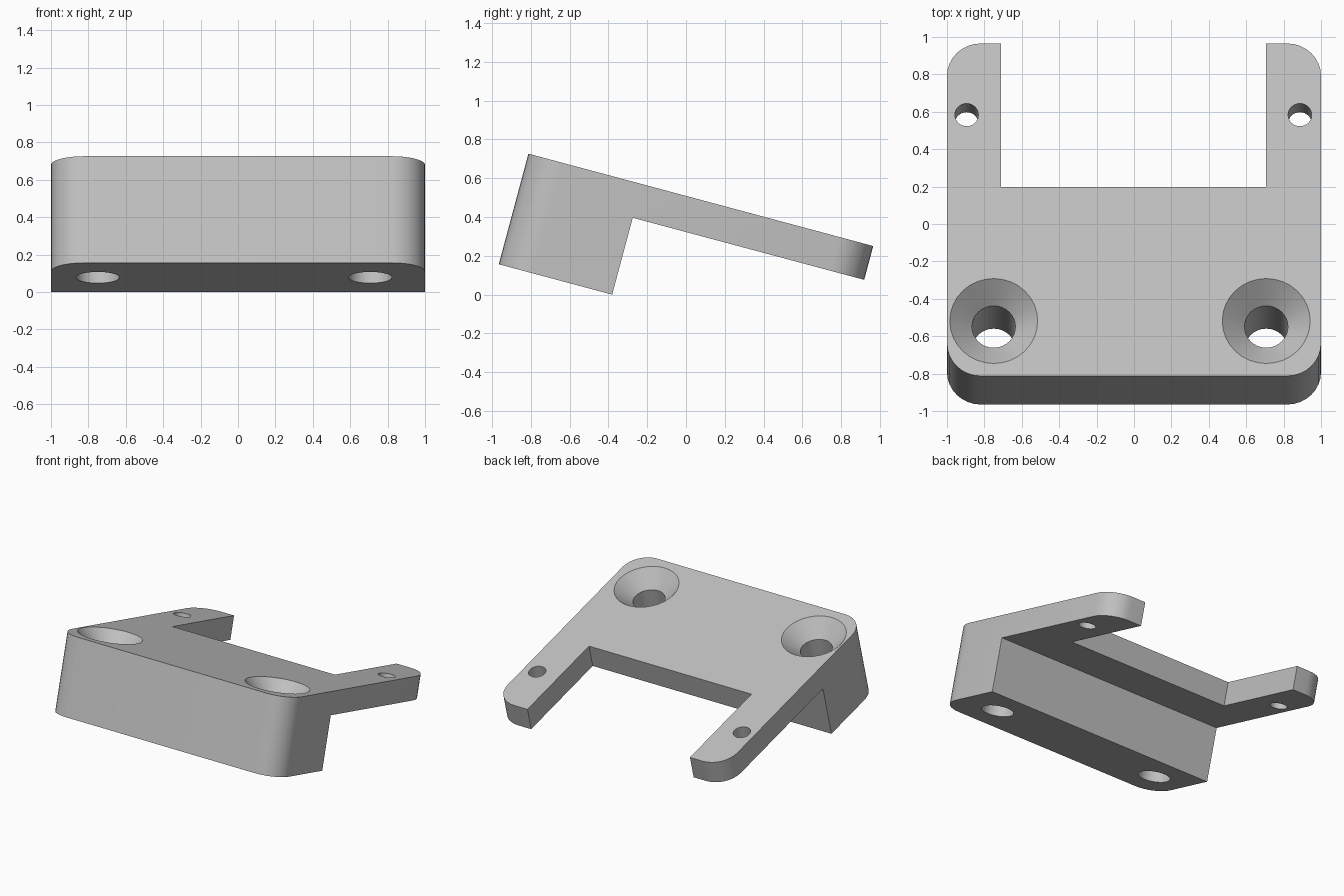
import bpy, bmesh, math
from mathutils import Matrix, Vector

if "Cube" in bpy.data.objects:
    bpy.data.objects.remove(bpy.data.objects["Cube"], do_unlink=True)

# Sizes in the bracket's own untilted frame: x across, y along the plate, z thickness
TILT = math.radians(15)
LENGTH, HEIGHT, PLATE, BLOCK = 1.84, 0.59, 0.18, 0.605
CORNER = 0.18

grey = bpy.data.materials.new("plain grey")
grey.use_nodes = True
colour = (0.53, 0.53, 0.53, 1)
grey.diffuse_color = colour
grey.node_tree.nodes["Principled BSDF"].inputs["Base Color"].default_value = colour


def make_object(name, bm):
    bmesh.ops.recalc_face_normals(bm, faces=bm.faces[:])
    mesh = bpy.data.meshes.new(name)
    bm.to_mesh(mesh)
    bm.free()
    obj = bpy.data.objects.new(name, mesh)
    bpy.context.collection.objects.link(obj)
    return obj


def turned_cutter(name, x, y, profile, steps=32):
    """Revolve a (radius, z) profile about a vertical axis at x, y."""
    bm = bmesh.new()
    verts = [bm.verts.new((r, 0, z)) for r, z in profile]
    edges = [bm.edges.new(pair) for pair in zip(verts, verts[1:])]
    bmesh.ops.spin(bm, geom=verts + edges, cent=(0, 0, 0), axis=(0, 0, 1),
                   angle=math.tau, steps=steps)
    bmesh.ops.remove_doubles(bm, verts=bm.verts[:], dist=1e-4)
    bmesh.ops.translate(bm, verts=bm.verts[:], vec=(x, y, 0))
    return make_object(name, bm)


# Body: L-shaped side profile extruded across, with four rounded upright corners
bm = bmesh.new()
side = [(0, 0), (BLOCK, 0), (BLOCK, HEIGHT - PLATE), (LENGTH, HEIGHT - PLATE),
        (LENGTH, HEIGHT), (0, HEIGHT)]
face = bm.faces.new([bm.verts.new((-1, y, z)) for y, z in side])
extruded = bmesh.ops.extrude_face_region(bm, geom=[face])["geom"]
bmesh.ops.translate(bm, vec=(2, 0, 0),
                    verts=[g for g in extruded if isinstance(g, bmesh.types.BMVert)])
bmesh.ops.recalc_face_normals(bm, faces=bm.faces[:])
corners = [e for e in bm.edges
           if all(v.co.y < 0.01 for v in e.verts) or all(v.co.y > LENGTH - 0.01 for v in e.verts)]
corners = [e for e in corners if abs(e.verts[0].co.x - e.verts[1].co.x) < 0.01]
bmesh.ops.bevel(bm, geom=corners, offset=CORNER, offset_type='OFFSET',
                segments=8, profile=0.5, affect='EDGES')
bracket = make_object("angled_bracket", bm)
bracket.data.materials.append(grey)

# Rear opening that leaves the two arms
bm = bmesh.new()
left, right, start, end = -0.71, 0.705, 1.047, LENGTH + 0.2
bmesh.ops.create_cube(bm, size=1, matrix=Matrix.Translation(
    ((left + right) / 2, (start + end) / 2, HEIGHT / 2))
    @ Matrix.Diagonal((right - left, end - start, 1, 1)))
cutters = [make_object("opening_cutter", bm)]

# Countersunk holes through the block
lip = 0.05
for x in (-0.75, 0.707):
    cutters.append(turned_cutter("countersink_cutter", x, 0.304, [
        (0, -lip), (0.116, -lip), (0.116, HEIGHT - 0.119),
        (0.235 + lip, HEIGHT + lip), (0, HEIGHT + lip)]))

# Small holes through the arms
for x in (-0.895, 0.887):
    cutters.append(turned_cutter("arm_hole_cutter", x, 1.445, [
        (0, 0.2), (0.063, 0.2), (0.063, HEIGHT + lip), (0, HEIGHT + lip)]))

bpy.ops.object.select_all(action='DESELECT')
bracket.select_set(True)
bpy.context.view_layer.objects.active = bracket
for cutter in cutters:
    cutter.hide_render = True
    mod = bracket.modifiers.new("cut", 'BOOLEAN')
    mod.operation, mod.solver, mod.object = 'DIFFERENCE', 'EXACT', cutter
    bpy.ops.object.modifier_apply(modifier=mod.name)
    bpy.data.objects.remove(cutter, do_unlink=True)

# Tilt the bracket so the block's rear lower edge rests on the ground
bracket.data.transform(Matrix.Translation(Vector((0, -0.965, BLOCK * math.sin(TILT))))
                       @ Matrix.Rotation(-TILT, 4, 'X'))
bpy.ops.object.shade_smooth_by_angle(angle=math.radians(30))
